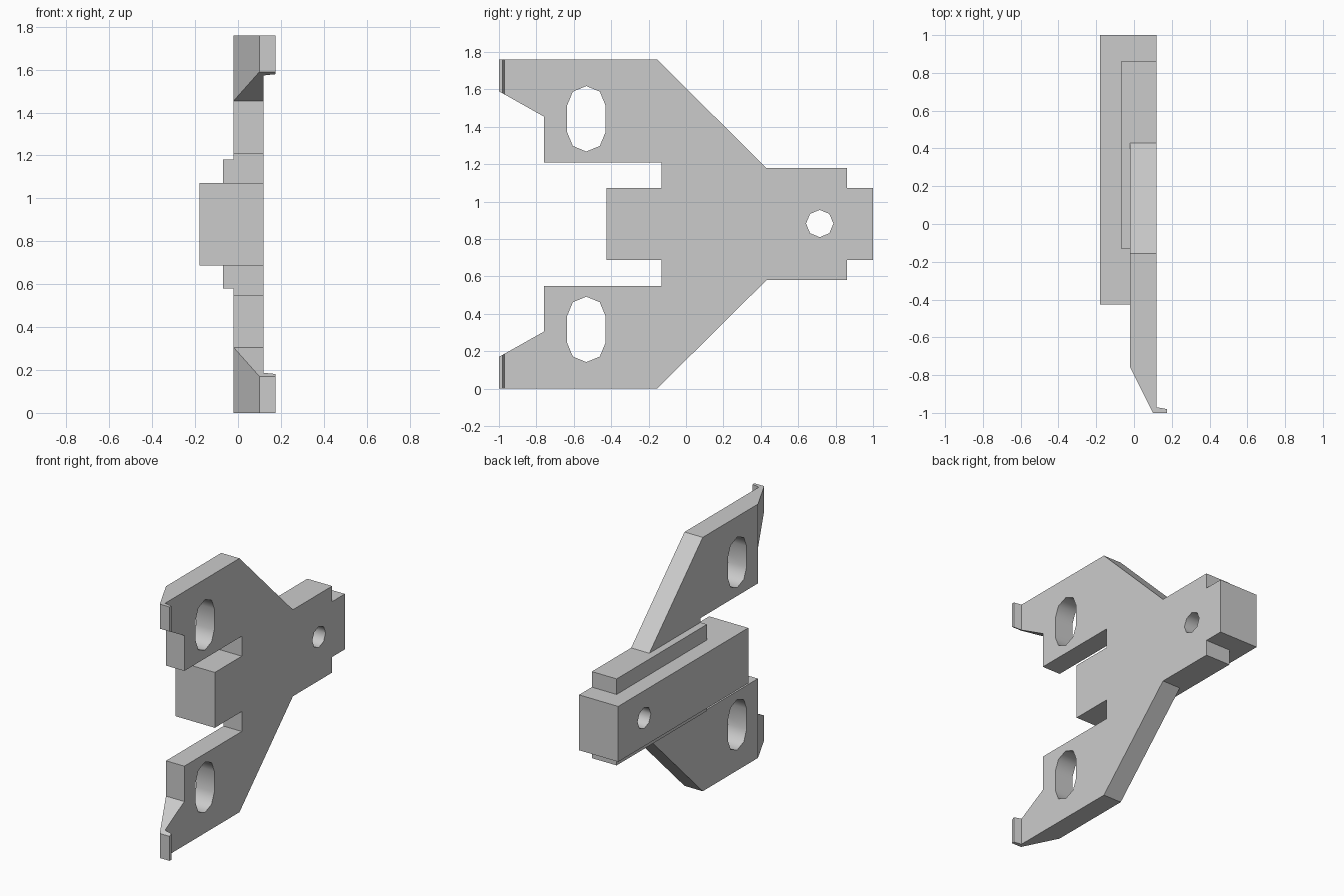
import bpy, bmesh, math

if "Cube" in bpy.data.objects:
    bpy.data.objects.remove(bpy.data.objects["Cube"])

MID = 0.88  # height of the symmetry plane


def prism(name, loop_a, loop_b, smooth=False):
    """Closed solid between two matching loops of 3D points."""
    bm = bmesh.new()
    a = [bm.verts.new(p) for p in loop_a]
    b = [bm.verts.new(p) for p in loop_b]
    n = len(a)
    bm.faces.new(a)
    bm.faces.new(b[::-1])
    for i in range(n):
        f = bm.faces.new((a[i], b[i], b[(i + 1) % n], a[(i + 1) % n]))
        f.smooth = smooth
    bmesh.ops.recalc_face_normals(bm, faces=bm.faces)
    me = bpy.data.meshes.new(name)
    bm.to_mesh(me)
    bm.free()
    ob = bpy.data.objects.new(name, me)
    bpy.context.collection.objects.link(ob)
    return ob


def side_profile(name, pts, x0, x1, smooth=False):
    """Extrude a (y, z) outline along x."""
    return prism(name, [(x0, y, z) for y, z in pts],
                 [(x1, y, z) for y, z in pts], smooth)


def rect(y0, y1, z0, z1):
    return [(y0, z0), (y1, z0), (y1, z1), (y0, z1)]


def combine(target, other, operation):
    mod = target.modifiers.new(operation, 'BOOLEAN')
    mod.operation = operation
    mod.solver = 'EXACT'
    mod.object = other
    bpy.context.view_layer.objects.active = target
    bpy.ops.object.modifier_apply(modifier=mod.name)
    bpy.data.objects.remove(other)


# Main plate with two swept arms
half = [(-0.13, 1.21), (-0.76, 1.21), (-0.76, 1.76), (-0.155, 1.76), (0.43, 1.18)]
outline = half + [(y, 2 * MID - z) for y, z in reversed(half)]
plate = side_profile("mounting_plate", outline, -0.02, 0.12)

# Stepped central rail
combine(plate, side_profile("rail_step", rect(-0.13, 0.86, 0.58, 1.18), -0.07, 0.12), 'UNION')
combine(plate, side_profile("rail", rect(-0.425, 1.0, 0.688, 1.072), -0.18, 0.12), 'UNION')

# Tapered arm tips with a small hooked lip
tip = [(-0.02, -0.76), (0.10, -1), (0.175, -1), (0.175, -0.98), (0.12, -0.97), (0.12, -0.76)]
for s in (1, -1):
    outer = [(x, y, MID + s * 0.88) for x, y in tip]
    inner = [(x, y, MID + s * (0.575 + (-0.76 - y) * 0.135 / 0.24)) for x, y in tip]
    combine(plate, prism("arm_tip", outer, inner), 'UNION')


# Rounded holes: eight-sided pin hole and two stretched slots
def hole(y, z, r, stretch):
    pts = []
    for i in range(8):
        a = i * math.pi / 4
        c, s = r * math.cos(a), r * math.sin(a)
        if i in (0, 4) and stretch:
            d = stretch if i == 4 else -stretch
            pts += [(y + c, z + d), (y + c, z - d)]
        else:
            pts.append((y + c, z + s + (stretch if s > 0 else -stretch) * (stretch > 0)))
    cutter = side_profile("hole_cutter", pts, -0.4, 0.4, smooth=True)
    cutter.hide_render = True
    combine(plate, cutter, 'DIFFERENCE')


hole(0.715, 0.883, 0.073, 0)
for s in (1, -1):
    hole(-0.533, MID + s * 0.563, 0.102, 0.073)
